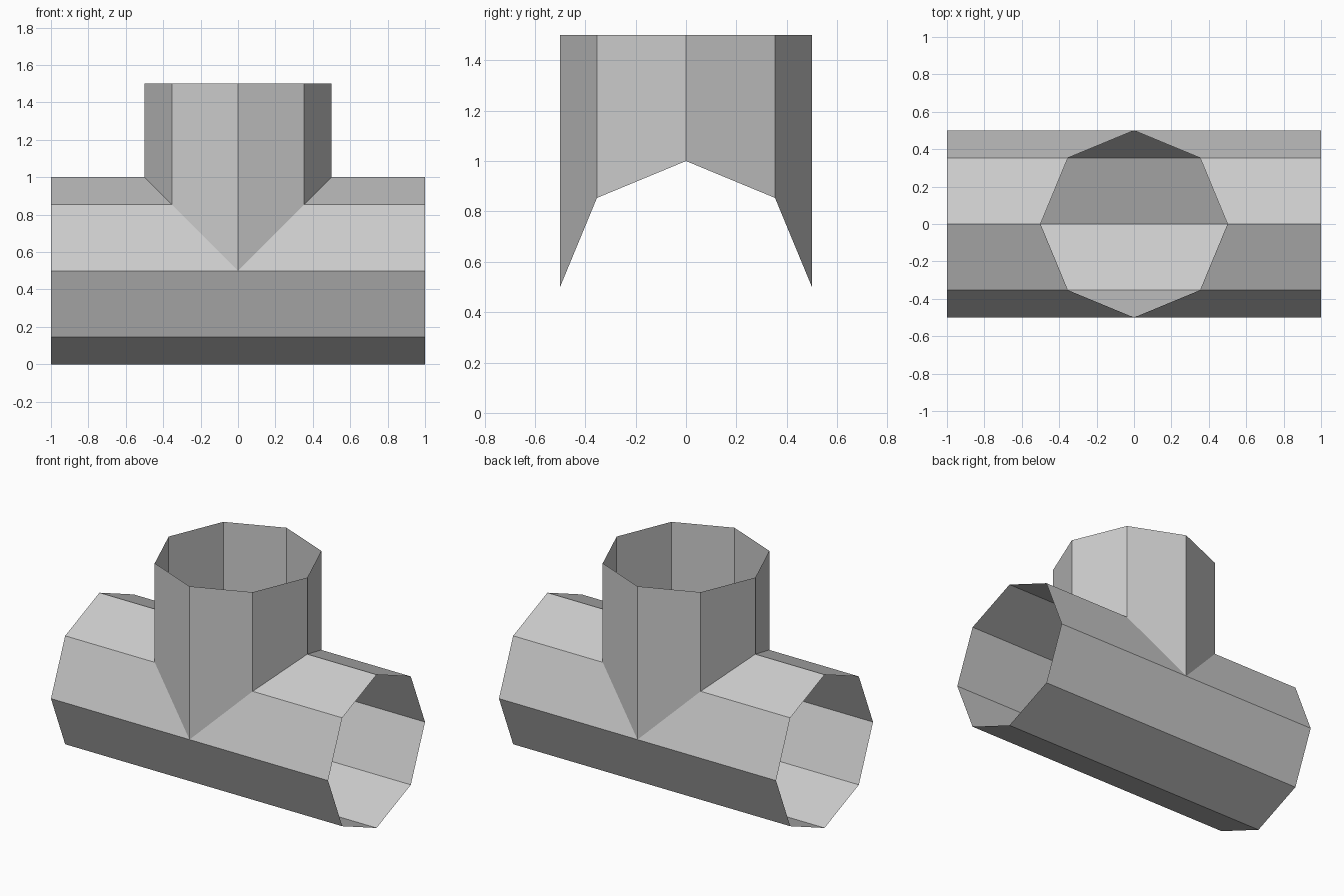
import bpy
import bmesh
import math
from mathutils import Vector

cube = bpy.data.objects.get("Cube")
if cube:
    bpy.data.objects.remove(cube, do_unlink=True)

SIDES, RADIUS, HALF_LENGTH, TOP = 8, 0.5, 1.0, 1.5

grey = bpy.data.materials.new("plain grey")
grey.use_nodes = True
colour = (0.6, 0.6, 0.6, 1)
grey.diffuse_color = colour
grey.node_tree.nodes["Principled BSDF"].inputs["Base Color"].default_value = colour


def ring_point(i):
    a = math.tau * i / SIDES
    return RADIUS * math.cos(a), RADIUS * math.sin(a)


def make_pipe(name, quads, axis):
    """Open, single-walled pipe about an axis through z = RADIUS, facing outward."""
    bm = bmesh.new()
    for quad in quads:
        face = bm.faces.new([bm.verts.new(p) for p in quad])
        face.normal_update()
        out = face.calc_center_median() - Vector((0, 0, RADIUS))
        out -= axis * out.dot(axis)
        if face.normal.dot(out) < 0:
            face.normal_flip()
    bmesh.ops.remove_doubles(bm, verts=bm.verts, dist=0.0001)
    mesh = bpy.data.meshes.new(name)
    bm.to_mesh(mesh)
    bm.free()
    mesh.materials.append(grey)
    obj = bpy.data.objects.new(name, mesh)
    bpy.context.collection.objects.link(obj)


# Horizontal pipe: whole strips below, strips mitred around the opening above
run = []
for i in range(SIDES):
    (y0, h0), (y1, h1) = ring_point(i), ring_point(i + 1)
    z0, z1 = RADIUS + h0, RADIUS + h1
    if h0 + h1 < 0:
        run.append([(-HALF_LENGTH, y0, z0), (HALF_LENGTH, y0, z0),
                    (HALF_LENGTH, y1, z1), (-HALF_LENGTH, y1, z1)])
    else:
        for s in (-1, 1):
            run.append([(s * HALF_LENGTH, y0, z0), (s * HALF_LENGTH, y1, z1),
                        (s * max(h1, 0), y1, z1), (s * max(h0, 0), y0, z0)])
make_pipe("horizontal_pipe", run, Vector((1, 0, 0)))

# Upright branch: its lower rim follows the mitre
branch = []
for i in range(SIDES):
    (x0, y0), (x1, y1) = ring_point(i), ring_point(i + 1)
    branch.append([(x0, y0, RADIUS + abs(x0)), (x1, y1, RADIUS + abs(x1)),
                   (x1, y1, TOP), (x0, y0, TOP)])
make_pipe("upright_branch", branch, Vector((0, 0, 1)))
